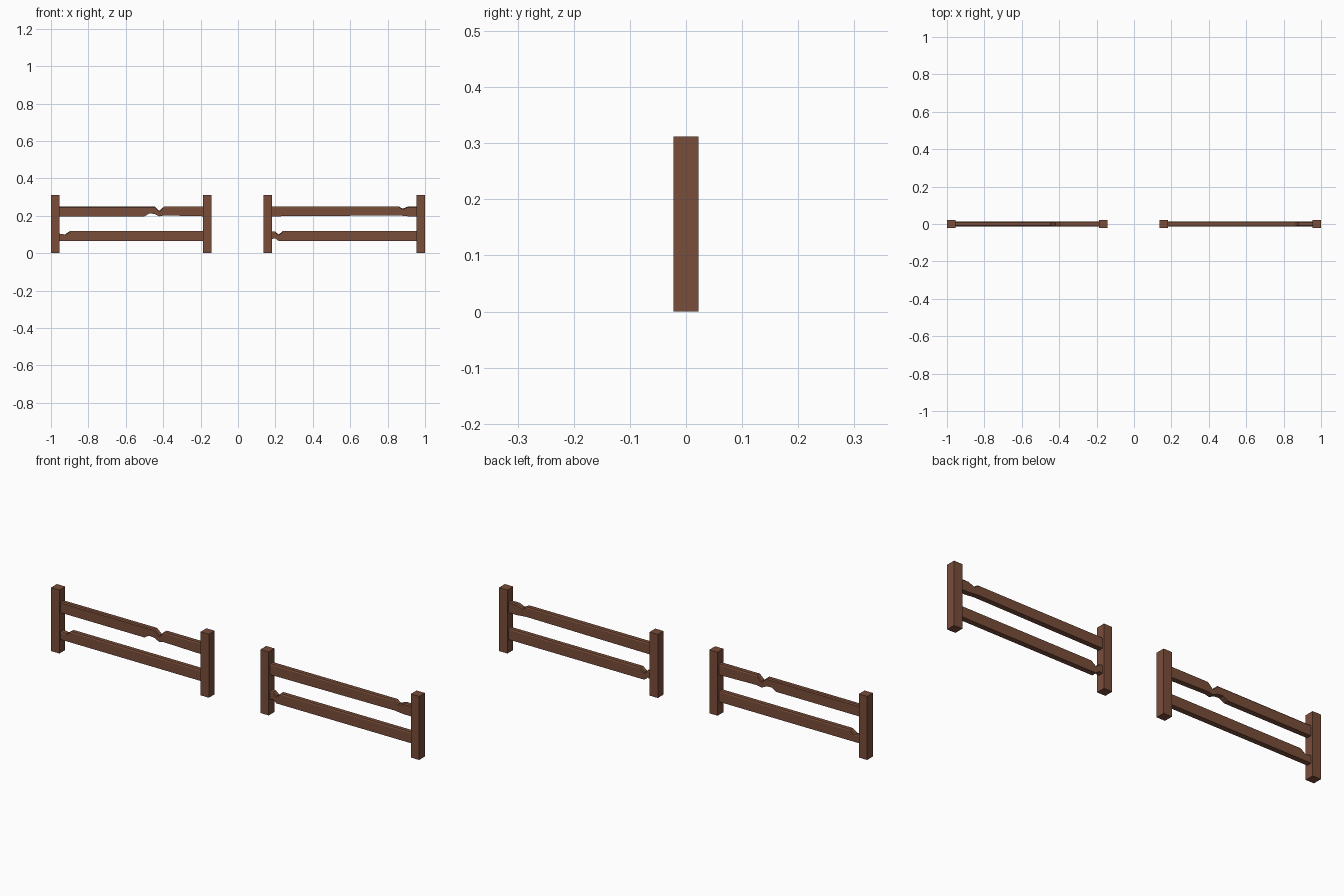
import bpy, bmesh

if "Cube" in bpy.data.objects:
    bpy.data.objects.remove(bpy.data.objects["Cube"])

wood = bpy.data.materials.new("brown_wood")
wood.diffuse_color = (0.19, 0.075, 0.042, 1)
wood.use_nodes = True
wood.node_tree.nodes["Principled BSDF"].inputs["Base Color"].default_value = wood.diffuse_color


def finish(name, bm):
    bmesh.ops.recalc_face_normals(bm, faces=bm.faces)
    mesh = bpy.data.meshes.new(name)
    bm.to_mesh(mesh)
    bm.free()
    mesh.materials.append(wood)
    obj = bpy.data.objects.new(name, mesh)
    bpy.context.collection.objects.link(obj)


def post(name, x, width=0.045, height=0.312):
    bm = bmesh.new()
    bmesh.ops.create_cube(bm, size=1)
    for v in bm.verts:
        v.co = (x + v.co.x * width, v.co.y * width, (v.co.z + 0.5) * height)
    finish(name, bm)


def rail(name, stations, half=0.013, chamfer=0.005):
    """Loft a board through stations of (x, bottom z, top z, half width of top)."""
    bm = bmesh.new()
    rings = []
    for x, lo, hi, top in stations:
        section = [(-half, lo), (half, lo), (half, hi - chamfer),
                   (top, hi), (-top, hi), (-half, hi - chamfer)]
        rings.append([bm.verts.new((x, y, z)) for y, z in section])
    for a, b in zip(rings, rings[1:]):
        for i in range(6):
            j = (i + 1) % 6
            bm.faces.new((a[i], a[j], b[j], b[i]))
    bm.faces.new(rings[0])
    bm.faces.new(rings[-1])
    finish(name, bm)


# Posts at both ends of each fence section
for name, x in (("left_outer_post", -0.9775), ("left_inner_post", -0.165),
                ("right_inner_post", 0.16), ("right_outer_post", 0.9775)):
    post(name, x)

# Left section rails, with worn notches
rail("left_upper_rail", [
    (-0.965, 0.197, 0.25, 0.008), (-0.50, 0.197, 0.25, 0.009),
    (-0.475, 0.212, 0.25, 0.009), (-0.447, 0.21, 0.25, 0.009),
    (-0.42, 0.197, 0.226, 0.010), (-0.395, 0.202, 0.25, 0.010),
    (-0.175, 0.197, 0.25, 0.010)])
rail("left_lower_rail", [
    (-0.965, 0.065, 0.106, 0.010), (-0.925, 0.065, 0.10, 0.010),
    (-0.90, 0.065, 0.118, 0.010), (-0.175, 0.065, 0.118, 0.010)])

# Right section rails, with worn notches
rail("right_upper_rail", [
    (0.17, 0.197, 0.25, 0.010), (0.86, 0.202, 0.25, 0.010),
    (0.88, 0.20, 0.238, 0.008), (0.91, 0.197, 0.25, 0.008),
    (0.965, 0.197, 0.25, 0.008)])
rail("right_lower_rail", [
    (0.17, 0.073, 0.118, 0.010), (0.20, 0.08, 0.115, 0.010),
    (0.217, 0.065, 0.10, 0.010), (0.24, 0.065, 0.118, 0.010),
    (0.965, 0.065, 0.118, 0.010)])
